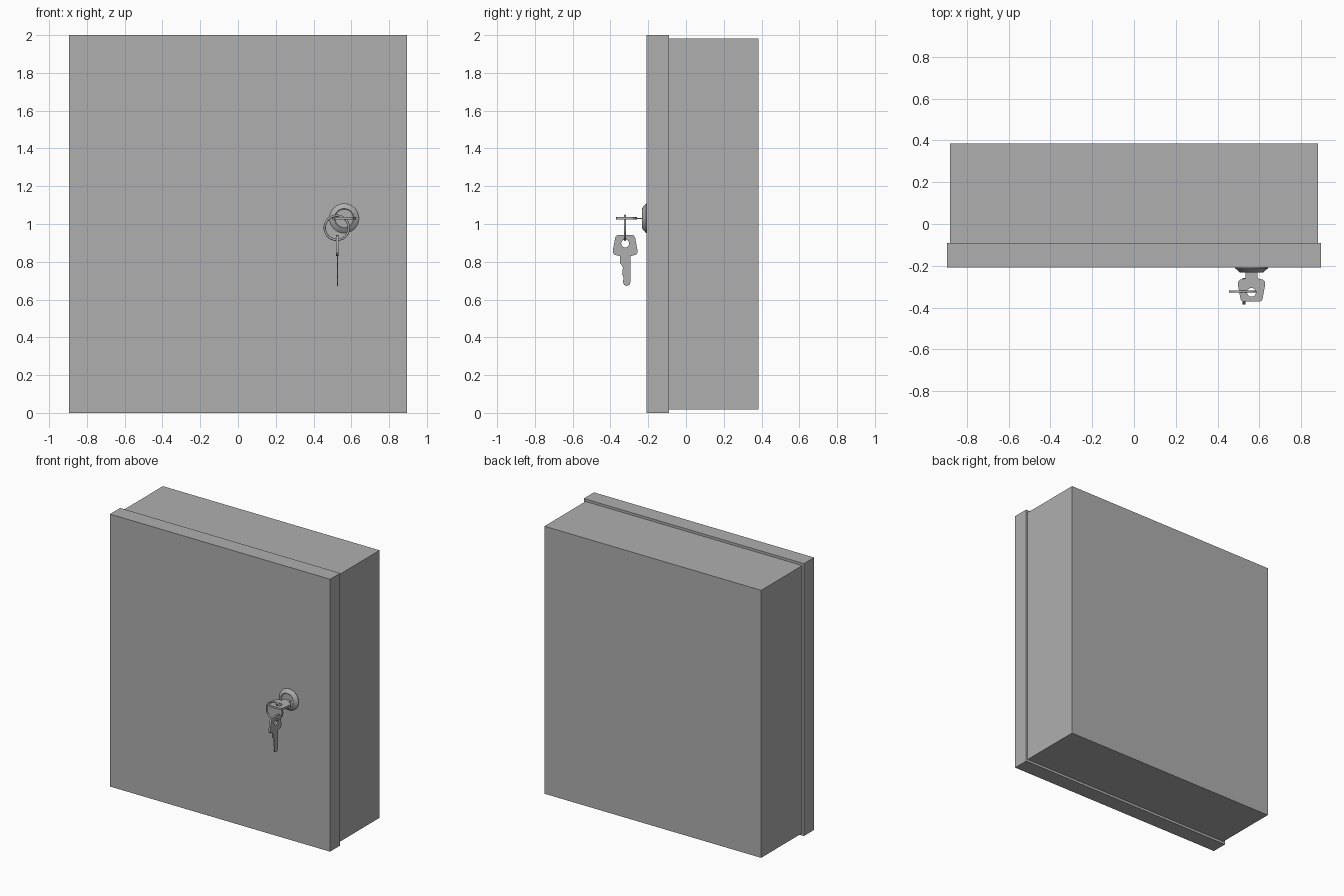
import bpy, bmesh, math
from mathutils import Matrix, Vector

if "Cube" in bpy.data.objects:
    bpy.data.objects.remove(bpy.data.objects["Cube"])

# One darker grey for the painted steel and the lock
GREY = bpy.data.materials.new("dark_grey_metal")
GREY.diffuse_color = (0.428, 0.428, 0.428, 1)
GREY.use_nodes = True
GREY.node_tree.nodes["Principled BSDF"].inputs["Base Color"].default_value = GREY.diffuse_color


def add_object(name, bm):
    bmesh.ops.recalc_face_normals(bm, faces=bm.faces)
    mesh = bpy.data.meshes.new(name)
    bm.to_mesh(mesh)
    bm.free()
    mesh.materials.clear()
    mesh.materials.append(GREY)
    obj = bpy.data.objects.new(name, mesh)
    bpy.context.collection.objects.link(obj)
    return obj


def smooth(obj, angle=30):
    bpy.ops.object.select_all(action='DESELECT')
    obj.select_set(True)
    bpy.context.view_layer.objects.active = obj
    bpy.ops.object.shade_smooth_by_angle(angle=math.radians(angle))


def box(name, x, y, z):
    bm = bmesh.new()
    bmesh.ops.create_cube(bm, size=1)
    for v in bm.verts:
        v.co = Vector([(lo + hi) / 2 + c * (hi - lo) for c, (lo, hi) in zip(v.co, (x, y, z))])
    return add_object(name, bm)


def plate_mesh(loops, thickness):
    """Flat plate from closed outlines; inner outlines become holes."""
    curve = bpy.data.curves.new("outline", 'CURVE')
    curve.dimensions = '2D'
    curve.fill_mode = 'BOTH'
    curve.extrude = thickness / 2
    for pts in loops:
        spline = curve.splines.new('POLY')
        spline.points.add(len(pts) - 1)
        for p, (x, y) in zip(spline.points, pts):
            p.co = (x, y, 0, 1)
        spline.use_cyclic_u = True
    tmp = bpy.data.objects.new("outline", curve)
    bpy.context.collection.objects.link(tmp)
    deps = bpy.context.evaluated_depsgraph_get()
    mesh = bpy.data.meshes.new_from_object(tmp.evaluated_get(deps))
    bpy.data.objects.remove(tmp)
    return mesh


# Cabinet body and overlapping door
box("cabinet_body", (-0.88, 0.88), (-0.10, 0.385), (0.018, 1.982))
box("door", (-0.894, 0.894), (-0.209, -0.091), (0, 2))

# Lock rosette, turned around the y axis
LOCK_X, LOCK_Z = 0.562, 1.03
bm = bmesh.new()
profile = [(0.078, -0.20), (0.078, -0.212), (0.056, -0.231), (0.052, -0.232),
           (0.048, -0.229), (0, -0.229)]
verts = [bm.verts.new((r, y, 0)) for r, y in profile]
edges = [bm.edges.new(pair) for pair in zip(verts, verts[1:])]
bmesh.ops.spin(bm, geom=verts + edges, axis=(0, 1, 0), cent=(0, 0, 0),
               angle=math.tau, steps=40)
bmesh.ops.remove_doubles(bm, verts=bm.verts, dist=1e-5)
bmesh.ops.translate(bm, verts=bm.verts, vec=(LOCK_X, 0, LOCK_Z))
smooth(add_object("lock_rosette", bm))

# Key outlines: origin at the hole, +y towards the tip
bow = [(-0.040, -0.044), (0.040, -0.044), (0.048, -0.040), (0.053, -0.030),
       (0.064, 0.030), (0.064, 0.050), (0.057, 0.060), (0.029, 0.067),
       (-0.029, 0.067), (-0.057, 0.060), (-0.064, 0.050), (-0.064, 0.030),
       (-0.053, -0.030), (-0.048, -0.040)]
hole = [(0.021 * math.cos(i * math.tau / 24), 0.021 * math.sin(i * math.tau / 24))
        for i in range(24)]
blade = [(-0.028, 0.06), (0.028, 0.06), (0.028, 0.205), (0.022, 0.219),
         (0.010, 0.225), (-0.006, 0.219), (-0.013, 0.205), (-0.008, 0.185),
         (-0.016, 0.160), (-0.012, 0.130), (-0.017, 0.115), (-0.028, 0.104)]


def key(name, location, axis_x, axis_y):
    bm = bmesh.new()
    for mesh in (plate_mesh([bow, hole], 0.014), plate_mesh([blade], 0.006)):
        bm.from_mesh(mesh)
        bpy.data.meshes.remove(mesh)
    bmesh.ops.remove_doubles(bm, verts=bm.verts, dist=1e-5)
    ax, ay = Vector(axis_x), Vector(axis_y)
    rot = Matrix((ax, ay, ax.cross(ay))).transposed().to_4x4()
    bm.transform(Matrix.Translation(location) @ rot)
    smooth(add_object(name, bm))


key("key_in_lock", (LOCK_X, -0.327, LOCK_Z), (1, 0, 0), (0, 1, 0))
key("hanging_key", (0.526, -0.322, 0.897), (0, 1, 0), (0, 0, -1))

# Key ring linking both keys
bpy.ops.mesh.primitive_torus_add(major_radius=0.064, minor_radius=0.006,
                                 major_segments=48, minor_segments=10,
                                 location=(0.523, -0.323, 0.980),
                                 rotation=(math.pi / 2, 0, 0))
ring = bpy.context.object
ring.name = "key_ring"
ring.data.materials.append(GREY)
smooth(ring, 60)
